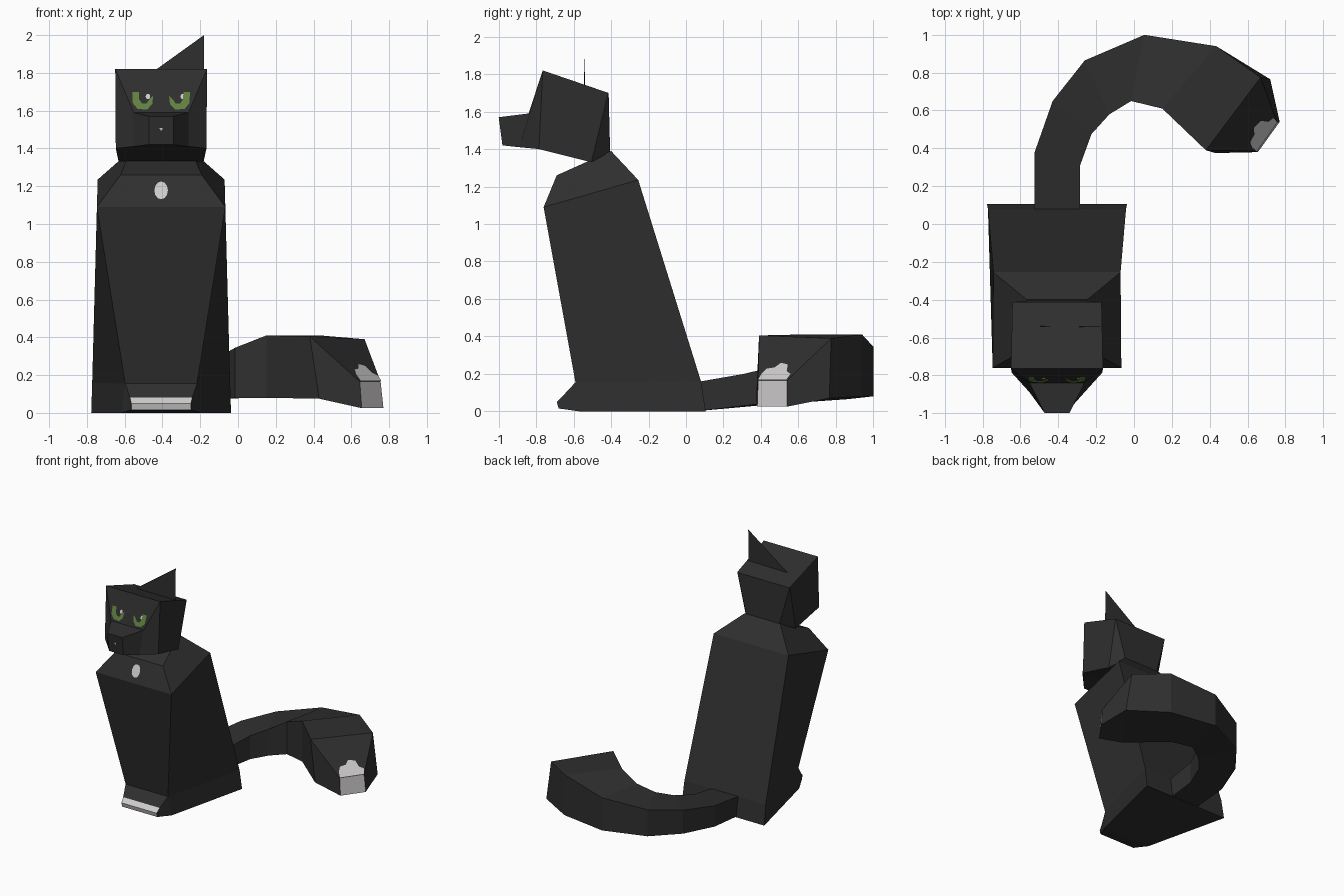
import bpy, math
import bmesh
from mathutils import Vector

if "Cube" in bpy.data.objects:
    bpy.data.objects.remove(bpy.data.objects["Cube"])

CX = -0.407  # centre line of the sitting cat


def material(name, rgb):
    m = bpy.data.materials.new(name)
    m.diffuse_color = (*rgb, 1)
    m.use_nodes = True
    m.node_tree.nodes["Principled BSDF"].inputs["Base Color"].default_value = m.diffuse_color
    return m


BLACK = material("black_fur", (0.028, 0.028, 0.028))
WHITE = material("white_fur", (0.62, 0.60, 0.60))
GREEN = material("eye_green", (0.12, 0.22, 0.05))


def build(name, verts, faces, mats, fix=True):
    me = bpy.data.meshes.new(name)
    me.from_pydata([tuple(v) for v in verts], [], faces)
    if fix:
        bm = bmesh.new()
        bm.from_mesh(me)
        bmesh.ops.recalc_face_normals(bm, faces=bm.faces)
        bm.to_mesh(me)
        bm.free()
    for m in mats:
        me.materials.append(m)
    ob = bpy.data.objects.new(name, me)
    bpy.context.collection.objects.link(ob)
    return ob


def loft(name, rings, mats=(BLACK,)):
    """Skin four-sided rings and close both ends."""
    verts = [v for r in rings for v in r]
    faces = [(3, 2, 1, 0)]
    for k in range(len(rings) - 1):
        for i in range(4):
            j = (i + 1) % 4
            faces.append((4 * k + i, 4 * k + j, 4 * k + 4 + j, 4 * k + 4 + i))
    n = 4 * (len(rings) - 1)
    faces.append((n, n + 1, n + 2, n + 3))
    return build(name, verts, faces, mats)


def pair_ring(a, b):
    """Ring from two mirrored edges, each given as (y, z, half width)."""
    return [(CX - a[2], a[0], a[1]), (CX + a[2], a[0], a[1]),
            (CX + b[2], b[0], b[1]), (CX - b[2], b[0], b[1])]


# Body: front edge and back edge of each level
loft("body", [pair_ring(*r) for r in [
    ((-0.57, 0.0, 0.21), (0.105, 0.0, 0.37)),
    ((-0.59, 0.155, 0.19), (0.08, 0.16, 0.365)),
    ((-0.76, 1.09, 0.34), (-0.255, 1.235, 0.336)),
    ((-0.69, 1.26, 0.215), (-0.40, 1.39, 0.16)),
]])

# Front paws: wedge with a white front band
paws = loft("front_paws", [pair_ring(*r) for r in [
    ((-0.58, 0.155, 0.19), (-0.56, 0.0, 0.21)),
    ((-0.59, 0.155, 0.19), (-0.57, 0.0, 0.21)),
    ((-0.658, 0.082, 0.165), (-0.655, 0.012, 0.17)),
    ((-0.69, 0.05, 0.158), (-0.68, 0.015, 0.158)),
]], (BLACK, WHITE))
for p in paws.data.polygons:
    if p.center.y < -0.668 and abs(p.normal.x) < 0.5 and p.normal.z > -0.5:
        p.material_index = 1

# Head with neck at the back and tapering snout: top edge and bottom edge
loft("head", [pair_ring(*r) for r in [
    ((-0.413, 1.698, 0.235), (-0.405, 1.385, 0.15)),
    ((-0.415, 1.70, 0.236), (-0.505, 1.33, 0.225)),
    ((-0.765, 1.82, 0.243), (-0.785, 1.40, 0.24)),
    ((-0.84, 1.59, 0.145), (-0.89, 1.41, 0.145)),
    ((-1.0, 1.57, 0.065), (-0.98, 1.42, 0.065)),
]])

# Single flat ear
build("ear", [(-0.535, -0.54, 1.745), (-0.18, -0.545, 1.70), (-0.18, -0.542, 2.0)],
      [(0, 1, 2)], (BLACK,), False)

# Tail: outer x, outer y, inner x, inner y, bottom, top
tail_path = [
    (-0.525, 0.08, -0.285, 0.08, 0.003, 0.16),
    (-0.525, 0.38, -0.285, 0.31, 0.03, 0.20),
    (-0.43, 0.65, -0.225, 0.475, 0.05, 0.24),
    (-0.26, 0.865, -0.13, 0.58, 0.065, 0.28),
    (0.055, 1.0, -0.015, 0.65, 0.08, 0.345),
    (0.435, 0.94, 0.15, 0.61, 0.08, 0.41),
]
rings = [[(ox, oy, zb), (ix, iy, zb), (ix, iy, zt), (ox, oy, zt)]
         for ox, oy, ix, iy, zb, zt in tail_path]
rings.append([(0.72, 0.765, 0.07), (0.43, 0.375, 0.075), (0.38, 0.39, 0.405), (0.67, 0.775, 0.39)])
rings.append([(0.77, 0.54, 0.025), (0.655, 0.38, 0.025), (0.645, 0.385, 0.165), (0.755, 0.54, 0.165)])
tail = loft("tail", rings, (BLACK, WHITE))
tail.data.polygons[len(tail.data.polygons) - 1].material_index = 1

# Ragged white patch above the tail tip, lying on the sloped face
root_i, root_o = Vector(rings[-2][2]), Vector(rings[-2][3])
tip_i, tip_o = Vector(rings[-1][2]), Vector(rings[-1][3])
lift = (tip_o - tip_i).cross(root_i - tip_i).normalized() * 0.006
patch = []
for u, v in [(0, 0), (1, 0), (0.95, 0.14), (0.78, 0.2), (0.68, 0.36), (0.5, 0.4),
             (0.4, 0.29), (0.22, 0.26), (0.1, 0.14)]:
    p = tip_i.lerp(tip_o, u).lerp(root_i.lerp(root_o, u), v)
    patch.append(p + lift * (1 if lift.z > 0 else -1))
build("tail_patch", patch, [tuple(range(len(patch)))], (WHITE,), False)


def front_plate(name, points, surface_y, mat):
    """Thin facing placed just in front of a sloped front surface."""
    vs = [Vector((CX + x, surface_y(z) - 0.005, z)) for x, z in points]
    ob = build(name, vs, [tuple(range(len(vs)))], (mat,), False)
    if ob.data.polygons[0].normal.y > 0:
        ob.data.flip_normals()
    return ob


def oval(x, z, rx, rz, n=12):
    return [(x + rx * math.cos(2 * math.pi * i / n), z + rz * math.sin(2 * math.pi * i / n))
            for i in range(n)]


def face_y(z):
    return -0.765 - (1.82 - z) * 0.326


# Eyes: mirrored open green rings with a white glint
ring = [(0.153, 1.70), (0.15, 1.64), (0.125, 1.61), (0.075, 1.605), (0.047, 1.635),
        (0.042, 1.68), (0.062, 1.66), (0.078, 1.637), (0.1, 1.637), (0.116, 1.66), (0.118, 1.70)]
for side, s in (("left", -1), ("right", 1)):
    front_plate(side + "_eye", [(s * x, z) for x, z in ring], face_y, GREEN)
for side, x in (("left", -0.07), ("right", 0.115)):
    front_plate(side + "_eye_glint", oval(x, 1.675, 0.013, 0.016, 6), face_y, WHITE)

# White chest spot and small nose mark
front_plate("chest_spot", oval(0, 1.178, 0.036, 0.047),
            lambda z: -0.76 + (z - 1.09) * 0.412, WHITE)
front_plate("nose_mark", [(-0.01, 1.508), (0.01, 1.508), (0, 1.492)],
            lambda z: -0.98 - (z - 1.42) * 0.133, WHITE)
